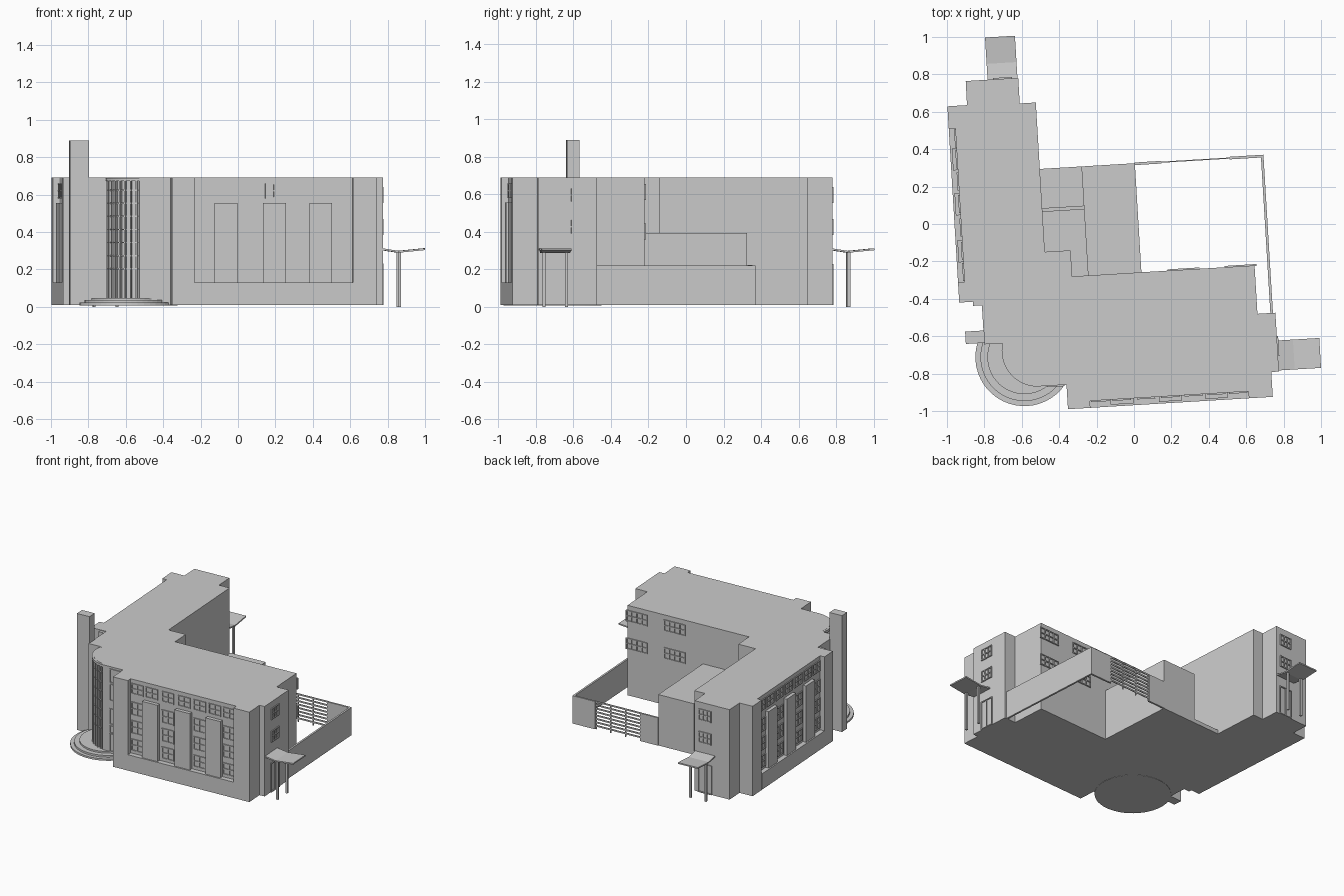
import bpy, bmesh, math
from mathutils import Matrix

if "Cube" in bpy.data.objects:
    bpy.data.objects.remove(bpy.data.objects["Cube"])

# The whole building sits slightly turned on its plot
TURN = Matrix.Rotation(math.radians(3.45), 4, 'Z')


def finish(name, bm):
    bmesh.ops.recalc_face_normals(bm, faces=bm.faces)
    bm.transform(TURN)
    me = bpy.data.meshes.new(name)
    bm.to_mesh(me)
    bm.free()
    ob = bpy.data.objects.new(name, me)
    bpy.context.collection.objects.link(ob)
    return ob


def boxes(name, items):
    """One object made of axis-aligned boxes (x0,x1,y0,y1,z0,z1)."""
    bm = bmesh.new()
    for x0, x1, y0, y1, z0, z1 in items:
        m = Matrix.Translation(((x0+x1)/2, (y0+y1)/2, (z0+z1)/2)) @ \
            Matrix.Diagonal((abs(x1-x0), abs(y1-y0), abs(z1-z0), 1))
        bmesh.ops.create_cube(bm, size=1, matrix=m)
    return finish(name, bm)


def sweep(name, pts, vec):
    """Close a 3D profile and extrude it along vec."""
    bm = bmesh.new()
    f = bm.faces.new([bm.verts.new(p) for p in pts])
    r = bmesh.ops.extrude_face_region(bm, geom=[f])
    bmesh.ops.translate(bm, vec=vec,
                        verts=[v for v in r['geom'] if isinstance(v, bmesh.types.BMVert)])
    return finish(name, bm)


def prism(name, pts, z0, z1):
    return sweep(name, [(x, y, z0) for x, y in pts], (0, 0, z1 - z0))


def arc(cx, cy, r, a0, a1, n):
    return [(cx + r*math.cos(math.radians(a0+(a1-a0)*i/n)),
             cy + r*math.sin(math.radians(a0+(a1-a0)*i/n))) for i in range(n+1)]


def window(axis, wall, out, c, w, z0, z1, cols=3, rows=2, t=0.007):
    """Frame bars on a wall; axis is the wall's run, out the outward sign."""
    spans = [(c-w/2+i*(w-t)/cols, c-w/2+i*(w-t)/cols+t, z0, z1) for i in range(cols+1)]
    spans += [(c-w/2, c+w/2, z0+j*(z1-z0-t)/rows, z0+j*(z1-z0-t)/rows+t) for j in range(rows+1)]
    d0, d1 = sorted((wall - 0.003*out, wall + 0.007*out))
    return [(a, b, d0, d1, p, q) if axis == 'x' else (d0, d1, a, b, p, q)
            for a, b, p, q in spans]


BASE, ROOF = 0.01, 0.69
CX, CY = -0.555, -0.645          # centre of the rounded entrance

# Main L-shaped body, with open-topped recesses in both street fronts
outline = [(-.852, .817), (-.571, .817), (-.571, .68), (-.485, .68), (-.485, -.12),
           (-.347, -.12), (-.347, -.26), (.63, -.26), (.63, -.519), (.726, -.519),
           (.726, -.834), (.685, -.834), (.685, -.967), (.557, -.967), (.557, -.93),
           (-.292, -.93), (-.292, -.967), (-.412, -.967), (-.412, -.836), (-.578, -.836)]
outline += arc(CX, CY, .178, 262, 166, 16)
outline += [(-.747, -.594), (-.838, -.594), (-.838, -.363), (-.958, -.363), (-.958, -.254), (-.923, -.254),
            (-.923, .568), (-.958, .568), (-.958, .688), (-.853, .688)]
prism("main_building", outline, BASE, ROOF)

# Rounded entrance: roof edge, mullions, transoms, door frame
prism("entrance_roof_edge", [(CX, CY)] + arc(CX, CY, .192, 165, 263, 18), .672, ROOF - .001)
bm = bmesh.new()
for x, y in arc(CX, CY, .182, 170, 258, 9):
    bmesh.ops.create_cube(bm, size=1, matrix=Matrix.Translation((x, y, .36))
                          @ Matrix.Rotation(math.atan2(y-CY, x-CX), 4, 'Z')
                          @ Matrix.Diagonal((.016, .008, .64, 1)))
finish("entrance_mullions", bm)
for i, z in enumerate([.2, .27, .34, .41, .48, .55, .62]):
    ring = arc(CX, CY, .185, 168, 260, 16) + arc(CX, CY, .172, 260, 168, 16)
    prism(f"entrance_transom_{i+1}", ring, z, z + .007)

# Windows beside the entrance
bars = []
for z0, z1 in [(.05, .185), (.19, .245), (.255, .375), (.435, .56), (.57, .675)]:
    bars += window('x', -.836, -1, -.47, .095, z0, z1, 1, 1, .005)
boxes("entrance_side_windows", bars)

# Round entrance steps
for i, (r, z0, z1) in enumerate([(.262, .008, .022), (.235, .022, .036), (.198, .036, .048)]):
    prism(f"entrance_step_{i+1}", arc(-.628, -.675, r, 0, 360*47/48, 47), z0, z1)

# Tall chimney-like pylon by the entrance
boxes("entrance_pylon", [(-.936, -.834, -.586, -.52, BASE, .89)])
boxes("entrance_corner_fin", [(-.885, -.834, -.385, -.36, BASE, ROOF - .005)])

# Street fronts: plinth, pilasters and windows in the bays
bays = [(0, .109), (.232, .369), (.492, .618), (.738, .849)]
for name, axis, start, scale, wall, face, front in [
        ("south_front", 'x', -.292, 1, -.93, -.957, -.967),
        ("west_front", 'y', -.254, .968, -.923, -.948, -.958)]:
    def put(a, b, d, z0, z1):
        a, b = start + a*scale, start + b*scale
        return (a, b, d, wall + .003, z0, z1) if axis == 'x' else (d, wall + .003, a, b, z0, z1)
    boxes(name + "_plinth", [put(0, .849, front, BASE, .13)])
    boxes(name + "_pilasters", [put(bays[i][1], bays[i+1][0], face, .125, .556) for i in range(3)])
    bars = []
    for a, b in bays:
        c, w = start + scale*(a+b)/2, .098
        for z0, z1 in [(.15, .24), (.28, .38), (.42, .52)]:
            bars += window(axis, wall, -1, c, w, z0, z1, 2, 2)
        bars += window(axis, wall, -1, c, w, .58, .66, 2, 2)
    for i in range(3):
        c = start + scale*(bays[i][1] + bays[i+1][0])/2
        bars += window(axis, wall, -1, c, .098, .58, .66, 2, 2)
    boxes(name + "_windows", bars)

# Courtyard-side windows
bars = []
for c in (.25, .555):
    for z in (.36, .57):
        bars += window('x', -.26, 1, c, .17, z, z + .085, 4, 2)
boxes("courtyard_windows", bars)

# Wing ends: stacked windows over a door, sheltered by a canopy
for name, axis, wall, c in [("east_end", 'y', .726, -.7), ("north_end", 'x', .817, -.655)]:
    bars = []
    for z in (.385, .555):
        bars += window(axis, wall, 1, c, .1, z, z + .085, 3, 2)
    bars += window(axis, wall, 1, c, .11, BASE, .23, 2, 1)
    boxes(name + "_windows_and_door", bars)


def canopy(name, axis, wall, lo, hi):
    """Butterfly canopy on two posts, projecting from a wing end."""
    prof = [(-.005, .303), (.085, .289), (.226, .303), (.226, .313), (.085, .299), (-.005, .313)]
    posts = [(.082, .097, p, p + .015, 0, .292) for p in (lo + .012, hi - .027)]
    if axis == 'x':
        sweep(name + "_roof", [(wall + d, lo, z) for d, z in prof], (0, hi - lo, 0))
        boxes(name + "_posts", [(wall + a, wall + b, p, q, z, w) for a, b, p, q, z, w in posts])
    else:
        sweep(name + "_roof", [(lo, wall + d, z) for d, z in prof], (hi - lo, 0, 0))
        boxes(name + "_posts", [(p, q, wall + a, wall + b, z, w) for a, b, p, q, z, w in posts])


canopy("east_canopy", 'x', .726, -.828, -.668)
canopy("north_canopy", 'y', .817, -.735, -.575)

# Low annex in the inner corner and the service court beside it
boxes("annex", [(-.262, .024, -.262, .324, BASE, .395)])
boxes("service_court", [(-.487, -.26, -.122, .324, BASE, .04),
                        (-.487, -.26, .094, .114, .038, .1)])
boxes("service_court_corner", [(-.35, -.26, -.262, -.118, BASE, .04)])

# Yard walls with a railed gap
boxes("yard_walls", [(.699, .713, -.521, .328, BASE, .22),
                     (.53, .70, .314, .328, BASE, .22),
                     (.022, .165, .314, .328, BASE, .22)])
rails = [(.16, .535, .318, .324, .03 + i*.026, .041 + i*.026) for i in range(8)]
rails += [(x, x + .008, .318, .324, BASE, .22) for x in (.165, .285, .405, .522)]
boxes("yard_fence", rails)
